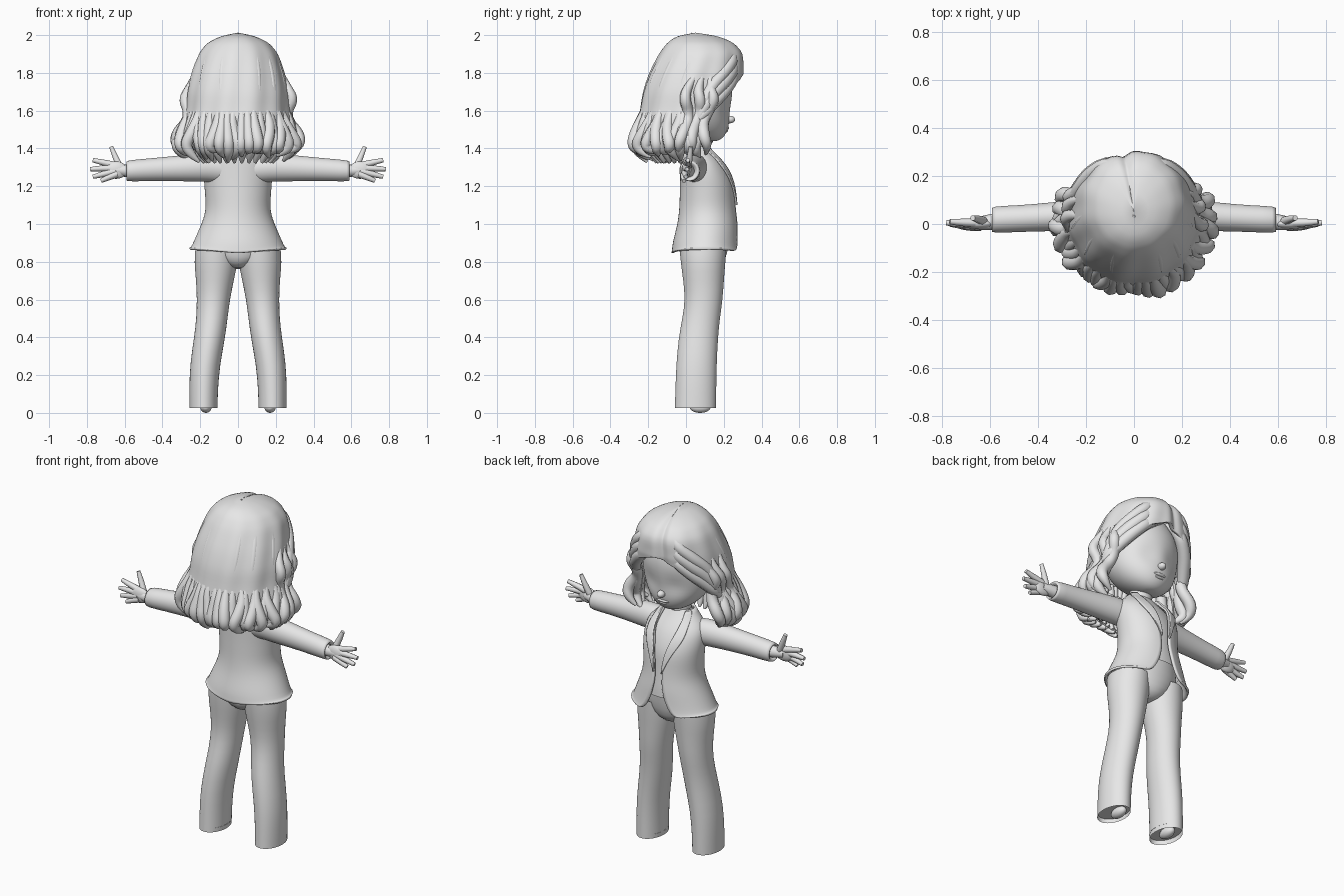
import bpy, bmesh, math, random
from mathutils import Vector

random.seed(4)
if "Cube" in bpy.data.objects:
    bpy.data.objects.remove(bpy.data.objects["Cube"])

grey = bpy.data.materials.new("plain_grey")
grey.use_nodes = True
grey.diffuse_color = (0.8, 0.8, 0.8, 1)
grey.node_tree.nodes["Principled BSDF"].inputs["Base Color"].default_value = (0.8, 0.8, 0.8, 1)


def lerp(table, t):
    """Interpolate rows (key, values...) at key t."""
    if t <= table[0][0]:
        return table[0][1:]
    for a, b in zip(table, table[1:]):
        if t <= b[0]:
            k = (t - a[0]) / (b[0] - a[0])
            return [p + (q - p) * k for p, q in zip(a[1:], b[1:])]
    return table[-1][1:]


def add(name, mesh):
    obj = bpy.data.objects.new(name, mesh)
    bpy.context.collection.objects.link(obj)
    mesh.materials.clear()
    mesh.materials.append(grey)
    mesh.shade_smooth()
    return obj


def grid(name, rows, closed=True, thick=0, subdiv=1):
    """Skin a list of point rows."""
    bm = bmesh.new()
    vs = [[bm.verts.new(p) for p in row] for row in rows]
    n = len(rows[0])
    for a, b in zip(vs, vs[1:]):
        for i in range(n if closed else n - 1):
            j = (i + 1) % n
            bm.faces.new((a[i], a[j], b[j], b[i]))
    bmesh.ops.remove_doubles(bm, verts=bm.verts, dist=1e-5)
    bmesh.ops.recalc_face_normals(bm, faces=bm.faces)
    mesh = bpy.data.meshes.new(name)
    bm.to_mesh(mesh)
    bm.free()
    obj = add(name, mesh)
    if subdiv:
        m = obj.modifiers.new("smooth", "SUBSURF")
        m.levels = m.render_levels = subdiv
    if thick:
        m = obj.modifiers.new("cloth", "SOLIDIFY")
        m.thickness, m.offset = thick, 0
    return obj


def around(n, start=0, end=math.tau, closed=True):
    return [start + (end - start) * i / (n if closed else n - 1) for i in range(n)]


def ring(z, cx, cy, rx, ry, n=24):
    return [(cx + rx * math.sin(a), cy + ry * math.cos(a), z) for a in around(n)]


def tube(name, points, radii):
    """Tapered smooth strand through control points."""
    cu = bpy.data.curves.new(name, "CURVE")
    cu.dimensions = "3D"
    cu.bevel_depth, cu.bevel_resolution, cu.resolution_u = 1, 2, 5
    cu.use_fill_caps = True
    sp = cu.splines.new("NURBS")
    sp.points.add(len(points) - 1)
    for p, co, r in zip(sp.points, points, radii):
        p.co, p.radius = (*co, 1), r
    sp.order_u, sp.use_endpoint_u = 3, True
    tmp = bpy.data.objects.new(name, cu)
    bpy.context.collection.objects.link(tmp)
    dg = bpy.context.evaluated_depsgraph_get()
    mesh = bpy.data.meshes.new_from_object(tmp.evaluated_get(dg))
    bpy.data.objects.remove(tmp)
    return add(name, mesh)


def ball(name, loc, scale):
    bm = bmesh.new()
    bmesh.ops.create_uvsphere(bm, u_segments=20, v_segments=12, radius=1)
    for v in bm.verts:
        v.co = Vector(loc) + v.co * Vector(scale)
    mesh = bpy.data.meshes.new(name)
    bm.to_mesh(mesh)
    bm.free()
    return add(name, mesh)


# Trousers: z, centre x, centre y, half width, half depth
LEG = [(.025, .183, .05, .075, .11), (.12, .182, .052, .076, .109), (.25, .176, .055, .08, .108),
       (.4, .15, .065, .083, .105), (.5, .138, .08, .083, .1), (.6, .13, .095, .088, .1),
       (.7, .122, .093, .1, .108), (.8, .117, .09, .117, .12), (.88, .113, .09, .112, .125)]
for side, s in (("left", 1), ("right", -1)):
    grid(side + "_trouser_leg", [ring(z, s * cx, cy, rx, ry) for z, cx, cy, rx, ry in LEG])
    grid(side + "_hem_lining", [ring(.05, s * .18, .05, r, r * 1.45) for r in (.074, .04, 0)])
    ball(side + "_shoe_sole", (s * .17, .075, .03), (.03, .055, .03))
grid("trouser_hips", [ring(.76, 0, .09, 0, 0), ring(.77, 0, .09, .06, .09), ring(.82, 0, .09, .15, .125),
                      ring(.9, 0, .095, .2, .135), ring(1, 0, .11, .16, .13)])

# Torso: z, half width, centre y, half depth
TORSO = [(.845, .257, .105, .176), (.9, .232, .105, .17), (1, .188, .115, .155), (1.07, .163, .115, .145),
         (1.2, .172, .112, .138), (1.28, .18, .1, .125), (1.34, .165, .08, .105), (1.38, .12, .065, .085),
         (1.43, .075, .055, .06)]
GAP = [(.845, .5), (.88, .34), (.95, .22), (1.05, .14), (1.15, .18), (1.25, .26), (1.35, .5), (1.43, .9)]
LAPEL = [(1.1, .03), (1.3, .38), (1.34, .3), (1.42, .5)]


def body(a, z, off=0):
    rx, cy, ry = lerp(TORSO, z)
    lift = .025 * abs(math.sin(a)) if z < .86 else 0
    return ((rx + off) * math.sin(a), cy + (ry + off) * math.cos(a), z + lift)


levels = [.845, .87, .9, .95, 1, 1.05, 1.1, 1.15, 1.2, 1.25, 1.3, 1.34, 1.38, 1.42]
rows = []
for z in levels:
    g = lerp(GAP, z)[0]
    rows.append([body(a, z) for a in around(33, g, math.tau - g, False)])
grid("jacket", rows, False, .012)
grid("shirt", [[body(a, z, -.014) for a in around(28)] for z in levels[3:]])
for side, s in (("left", 1), ("right", -1)):
    rows = []
    for z in (1.1, 1.16, 1.22, 1.28, 1.32, 1.35, 1.39, 1.42):
        g, w = lerp(GAP, z)[0], lerp(LAPEL, z)[0]
        rows.append([body(s * (g - .03 + w * k / 4), z, .012) for k in range(5)])
    grid(side + "_lapel", rows, False, .009)

# Sleeves and hands
SLEEVE = [(.08, .05, 1.29, .065, .075), (.16, .045, 1.3, .07, .077), (.25, .035, 1.297, .066, .073),
          (.35, .03, 1.293, .06, .066), (.48, .022, 1.287, .056, .06), (.595, .018, 1.28, .057, .057),
          (.593, .016, 1.28, .045, .046), (.57, .014, 1.28, .03, .03)]
FINGERS = [("thumb", (.625, .01, 1.3), (.65, .022, 1.355), (.672, .025, 1.41)),
           ("index", (.65, .005, 1.31), (.71, .005, 1.325), (.768, .01, 1.338)),
           ("middle", (.66, 0, 1.295), (.72, 0, 1.295), (.782, .005, 1.29)),
           ("ring", (.65, -.005, 1.28), (.71, -.008, 1.265), (.767, 0, 1.25)),
           ("little", (.64, -.01, 1.265), (.68, -.015, 1.25), (.725, -.01, 1.228))]
for side, s in (("left", 1), ("right", -1)):
    grid(side + "_sleeve", [[(s * x, cy + ry * math.cos(a), cz + rz * math.sin(a)) for a in around(20)]
                            for x, cy, cz, ry, rz in SLEEVE])
    tube(side + "_wrist", [(s * .56, .012, 1.28), (s * .6, .008, 1.283), (s * .65, .002, 1.285)], (.036, .034, .026))
    ball(side + "_palm", (s * .645, 0, 1.285), (.06, .022, .046))
    for name, *pts in FINGERS:
        tube(side + "_" + name, [(s * x, y, z) for x, y, z in pts], (.019, .017, .011))

# Neck and head with eye hollows, nose and lips
grid("neck", [ring(z, 0, .055, .062, .06) for z in (1.3, 1.38, 1.5)])
HEAD = [(1.437, 0, .13, 0, 0), (1.44, 0, .13, .05, .045), (1.465, 0, .105, .105, .1), (1.5, 0, .085, .145, .137),
        (1.54, 0, .07, .175, .16), (1.58, 0, .06, .194, .172), (1.62, 0, .058, .203, .18), (1.68, 0, .058, .207, .188),
        (1.75, 0, .06, .207, .188), (1.83, 0, .06, .18, .165), (1.91, 0, .06, .1, .1), (1.93, 0, .06, 0, 0)]
head = grid("head", [ring(*r, n=36) for r in HEAD])
for v in head.data.vertices:
    if v.co.y > .1:
        d = ((abs(v.co.x) - .08) / .05) ** 2 + ((v.co.z - 1.61) / .035) ** 2
        v.co.y -= .016 * math.exp(-d)
ball("nose", (0, .232, 1.553), (.022, .028, .02))
ball("upper_lip", (0, .213, 1.508), (.042, .016, .01))
ball("lower_lip", (0, .207, 1.493), (.032, .016, .009))
for side, s in (("left", 1), ("right", -1)):
    ball(side + "_ear", (s * .2, .04, 1.6), (.02, .03, .045))

# Hair cap: z, half width, centre y, half depth
HAIR = [(1.36, .29, -.005, .255), (1.42, .3, -.005, .265), (1.5, .282, 0, .258), (1.6, .262, .015, .25),
        (1.7, .257, .03, .25), (1.8, .235, .057, .241), (1.9, .2, .082, .214), (1.95, .158, .078, .172),
        (1.985, .09, .062, .11), (2.003, 0, .05, 0)]
EDGE = [(0, 1.8), (25, 1.76), (50, 1.67), (68, 1.58), (80, 1.46), (180, 1.42)]


def hair(a, z, off=0):
    rx, cy, ry = lerp(HAIR, z)
    wave = 1 + .018 * math.sin(11 * a + 5 * z) * min(1, (2.0 - z) * 6)
    parting = .03 * math.exp(-((math.sin(a) + .18) / .12) ** 2) if math.cos(a) > 0 else 0
    return ((rx * wave + off) * math.sin(a), cy + (ry * wave + off - parting) * math.cos(a), z)


angles = around(72)
rows = [[hair(a, z) for a in angles] for z in (2.003, 1.985, 1.965, 1.95, 1.925, 1.9, 1.85)]
for k in range(1, 9):
    row = []
    for a in angles:
        low = lerp(EDGE, math.degrees(min(a, math.tau - a)))[0]
        row.append(hair(a, 1.85 + (low - 1.85) * k / 8))
    rows.append(row)
grid("hair_cap", rows, True, .02)

# Fringe sweeping from the parting to each side
for i, (drop, r) in enumerate(((0, .032), (.05, .036), (.1, .034))):
    for side, s in (("left", 1), ("right", -1)):
        pts = [(-.05 + s * .02, .19, 1.95 - drop), (s * .09, .262, 1.9 - drop), (s * .18, .21, 1.81 - drop),
               (s * .235, .135, 1.73 - drop), (s * .262, .09, 1.63 - drop / 2), (s * .27, .06, 1.54)]
        tube(side + "_fringe_" + str(i + 1), pts, (.015, r, r * 1.05, r, r * .9, .012))

# Long wavy locks framing the face
for side, s in (("left", 1), ("right", -1)):
    for i, deg in enumerate((68, 80, 93)):
        a = s * math.radians(deg)
        path = ((1.8, -.01), (1.72, .005), (1.66, .03), (1.6, -.005), (1.54, -.01), (1.47, .035), (1.41, .03), (1.37, -.01))
        pts = [hair(a + .08 * math.sin(z * 22 + i), z, off) for z, off in path]
        tube(side + "_side_lock_" + str(i + 1), pts, (.012, .026, .03, .03, .032, .034, .026, .008))

# Curled ends around the hem
for i in range(30):
    a = math.radians(74 + 212 * i / 29)
    end = random.uniform(1.325, 1.385)
    sway, out = random.uniform(-.12, .12), random.uniform(-.012, .02)
    zs = [1.64, 1.56, 1.48, 1.42, (1.4 + end) / 2, end]
    offs = (-.018, -.005, out, out + .012, out - .01, out - .045)
    pts = [hair(a + sway * math.sin(k * 1.5), z, o) for k, (z, o) in enumerate(zip(zs, offs))]
    tube("hair_curl_" + str(i + 1), pts, (.012, .027, .034, .032, .024, .007))

# Inner locks hiding the nape
for i in range(14):
    a = math.radians(100 + 160 * i / 13)
    pts = [hair(a, z, o) for z, o in ((1.55, -.06), (1.45, -.06), (1.38, -.08), (1.325, -.11))]
    tube("nape_lock_" + str(i + 1), pts, (.03, .036, .03, .008))

# Raised strands over the crown
for i, deg in enumerate((100, 128, 150, 205, 235, 262)):
    a = math.radians(deg)
    bend = .3 if deg < 180 else -.3
    pts = [hair(a + bend * (1.97 - z), z, -.006) for z in (1.97, 1.93, 1.87, 1.78, 1.68, 1.58)]
    tube("crown_strand_" + str(i + 1), pts, (.006, .013, .018, .02, .018, .008))
